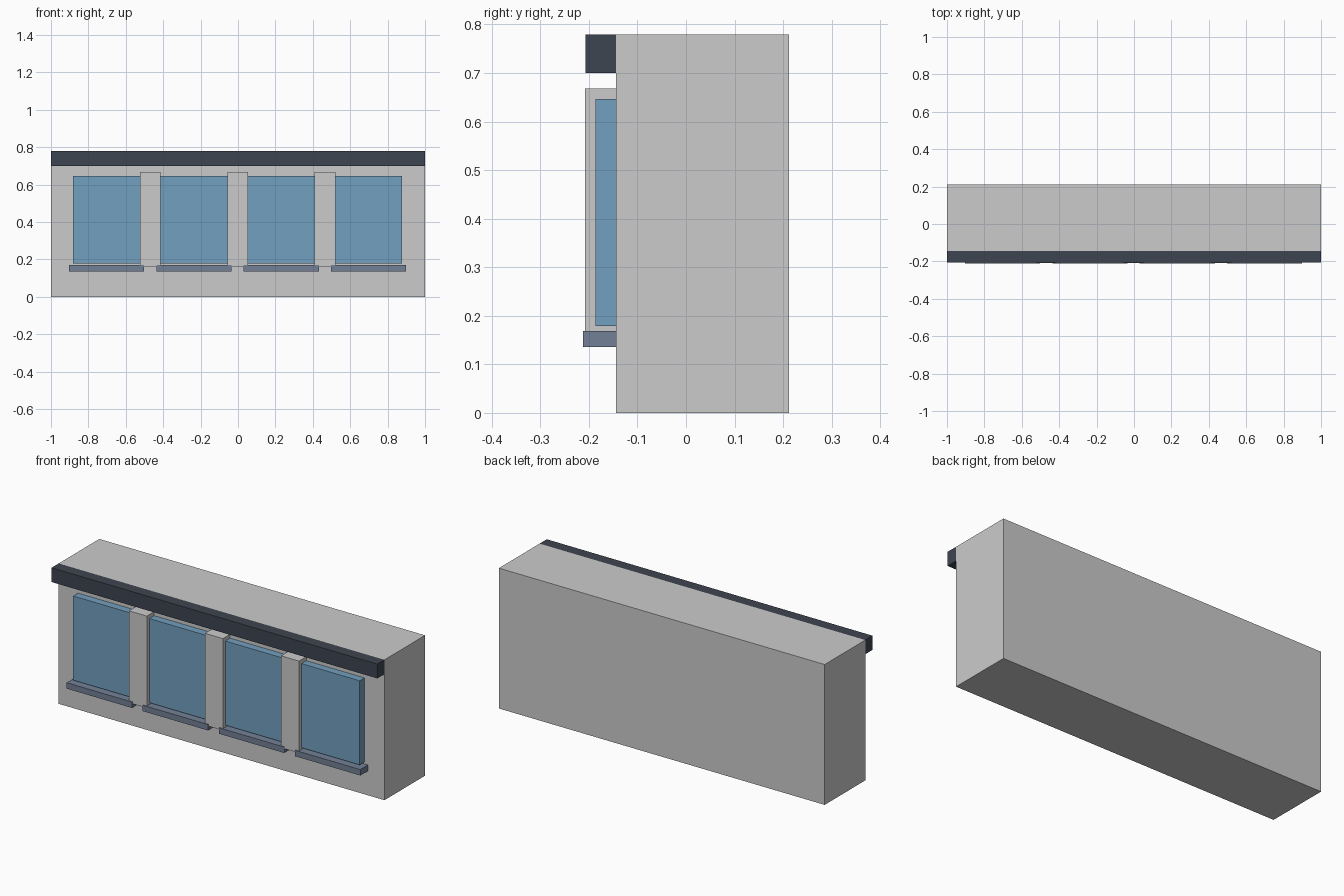
import bpy
import bmesh

if "Cube" in bpy.data.objects:
    bpy.data.objects.remove(bpy.data.objects["Cube"])


def material(name, rgb):
    m = bpy.data.materials.new(name)
    m.diffuse_color = (*rgb, 1.0)
    m.use_nodes = True
    m.node_tree.nodes["Principled BSDF"].inputs["Base Color"].default_value = m.diffuse_color
    return m


def box(name, x, y, z, mat=None):
    """Axis-aligned box from (min, max) ranges."""
    bm = bmesh.new()
    bmesh.ops.create_cube(bm, size=1.0)
    for v in bm.verts:
        v.co = [r[0] if c < 0 else r[1] for c, r in zip(v.co, (x, y, z))]
    mesh = bpy.data.meshes.new(name)
    bm.to_mesh(mesh)
    bm.free()
    ob = bpy.data.objects.new(name, mesh)
    bpy.context.collection.objects.link(ob)
    if mat:
        mesh.materials.append(mat)
    return ob


glass = material("glass_blue", (0.17, 0.35, 0.52))
slate = material("slate_dark", (0.048, 0.058, 0.08))
stone = material("sill_blue_grey", (0.17, 0.216, 0.305))

FACE = -0.144    # front plane of the wall
PITCH = 0.467    # spacing of the window bays
CENTRE = -0.002  # middle of the row of bays

# main wall block
box("wall", (-1, 1), (FACE, 0.212), (0, 0.779))

# cornice along the top front edge
box("cornice", (-1, 1), (-0.207, FACE), (0.70, 0.779), slate)

# four windows with projecting sills
for i in range(4):
    cx = CENTRE + (i - 1.5) * PITCH
    box(f"window_{i + 1}", (cx - 0.179, cx + 0.179), (-0.186, FACE), (0.179, 0.646), glass)
    box(f"sill_{i + 1}", (cx - 0.201, cx + 0.201), (-0.212, FACE), (0.136, 0.169), stone)

# three pillars between the windows
for i in range(3):
    cx = CENTRE + (i - 1) * PITCH
    box(f"pillar_{i + 1}", (cx - 0.055, cx + 0.055), (-0.208, FACE), (0.158, 0.668))
